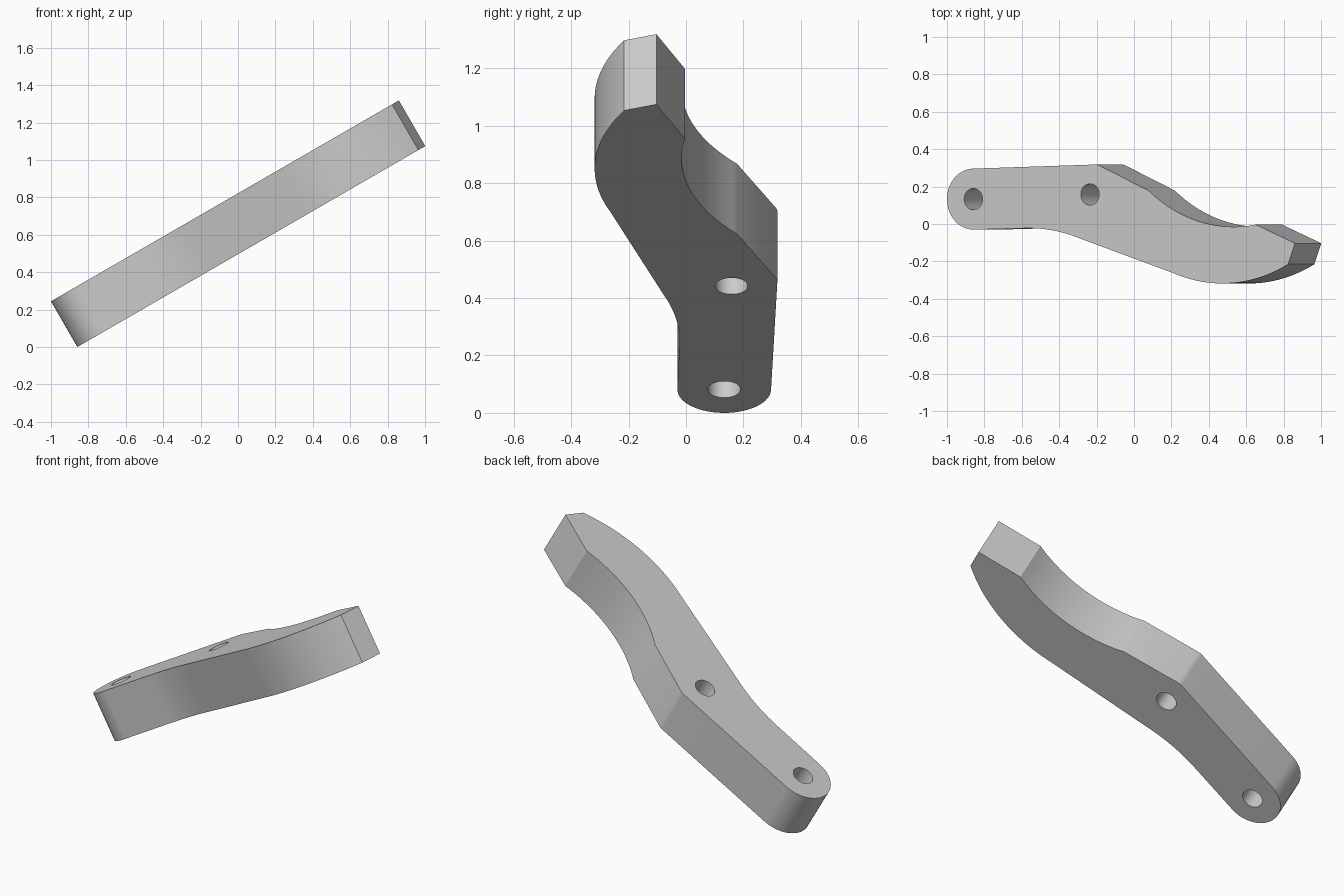
import bpy
import bmesh
from math import sin, cos, radians, pi
from mathutils import Matrix

cube = bpy.data.objects.get("Cube")
if cube:
    bpy.data.objects.remove(cube, do_unlink=True)

THICK = 0.282
TILT = Matrix.Translation((-0.859, 0, 0)) @ Matrix.Rotation(radians(-30), 4, 'Y')


def arc(cx, cy, r, start, end, steps):
    """Points along an arc, angles in degrees."""
    angles = [radians(start + (end - start) * i / steps) for i in range(steps + 1)]
    return [(cx + r * cos(a), cy + r * sin(a)) for a in angles]


def extrude_outline(name, points, z0, z1):
    """Closed flat outline raised into a solid."""
    bm = bmesh.new()
    face = bm.faces.new([bm.verts.new((x, y, z0)) for x, y in points])
    raised = bmesh.ops.extrude_face_region(bm, geom=[face])
    verts = [v for v in raised["geom"] if isinstance(v, bmesh.types.BMVert)]
    bmesh.ops.translate(bm, verts=verts, vec=(0, 0, z1 - z0))
    bmesh.ops.recalc_face_normals(bm, faces=bm.faces)
    mesh = bpy.data.meshes.new(name)
    bm.to_mesh(mesh)
    bm.free()
    obj = bpy.data.objects.new(name, mesh)
    bpy.context.collection.objects.link(obj)
    obj.matrix_world = TILT
    return obj


# Outline of the lever, anticlockwise from the rounded end
outline = arc(0.163, 0.133, 0.163, 91.5, 271, 28)          # rounded pivot end
outline += arc(0.5, -0.982, 0.96, 90, 70.1, 12)            # hollow of the front edge
outline += arc(1.70, 0.532, 0.85, 249.5, 298.5, 28)        # belly of the front edge
outline += [(2.148, -0.103)]                               # blunt tip
outline += arc(1.77, 0.795, 0.81, 279.7, 229.6, 28)        # hollow of the back edge
outline += arc(0.915, 0.258, 0.06, 66, 91.5, 5)            # softened shoulder
lever = extrude_outline("lever_arm", outline, 0, THICK)

# Two through holes
for x, y in ((0.163, 0.133), (0.883, 0.158)):
    cutter = extrude_outline("hole_cutter", arc(x, y, 0.057, 0, 352.5, 47), -0.1, THICK + 0.1)
    cutter.hide_render = True
    cut = lever.modifiers.new("hole", 'BOOLEAN')
    cut.operation = 'DIFFERENCE'
    cut.solver = 'EXACT'
    cut.object = cutter
    bpy.context.view_layer.objects.active = lever
    bpy.ops.object.modifier_apply(modifier=cut.name)
    bpy.data.objects.remove(cutter, do_unlink=True)

# Plain grey finish
grey = bpy.data.materials.new("plain_grey")
grey.use_nodes = True
colour = (0.6, 0.6, 0.6, 1)
grey.diffuse_color = colour
grey.node_tree.nodes["Principled BSDF"].inputs["Base Color"].default_value = colour
lever.data.materials.clear()
lever.data.materials.append(grey)

bpy.ops.object.select_all(action='DESELECT')
lever.select_set(True)
bpy.context.view_layer.objects.active = lever
bpy.ops.object.shade_smooth_by_angle(angle=radians(20))
